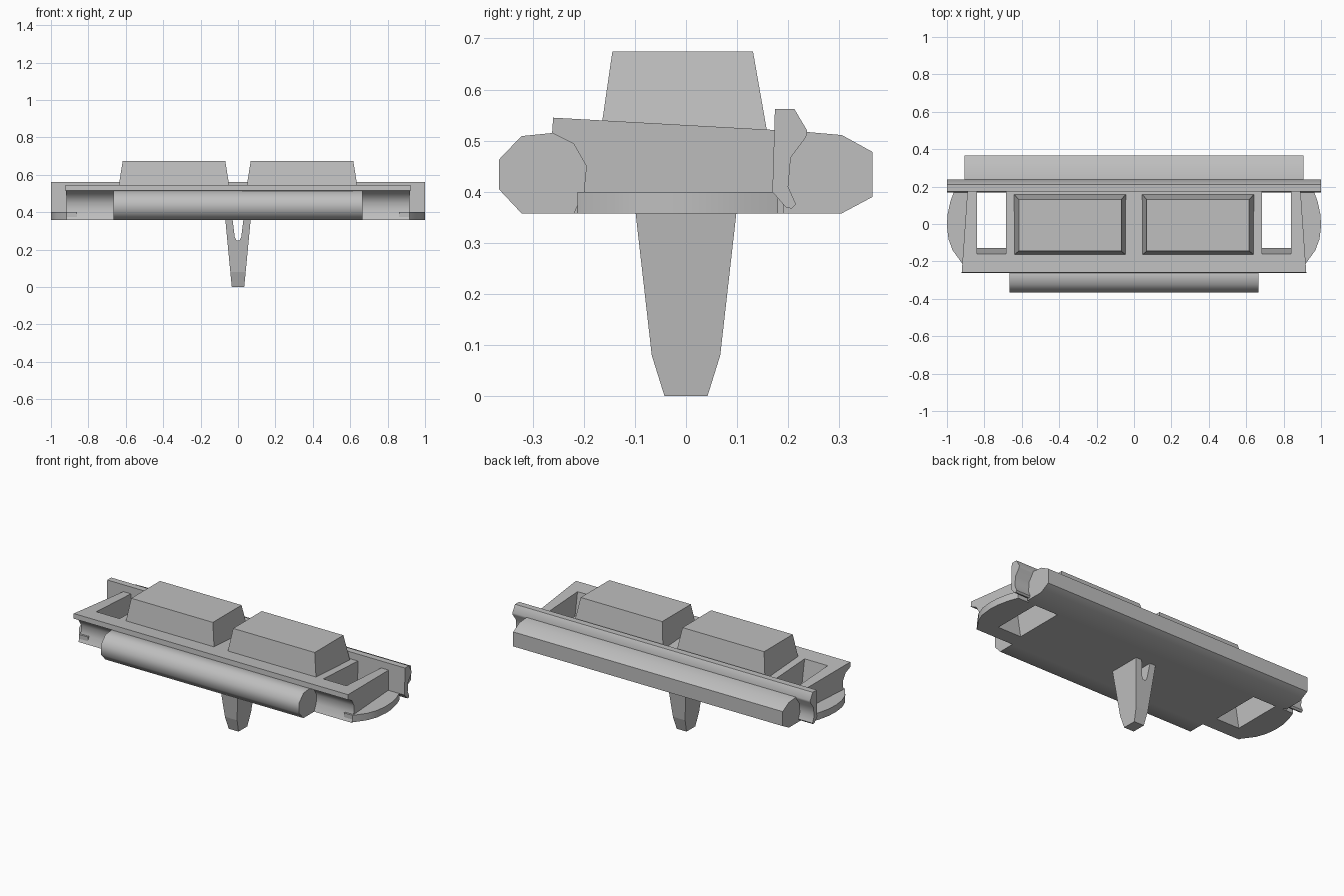
import bpy, bmesh, math

if "Cube" in bpy.data.objects:
    bpy.data.objects.remove(bpy.data.objects["Cube"])

grey = bpy.data.materials.new("plain grey")
grey.diffuse_color = (0.52, 0.52, 0.52, 1)
grey.use_nodes = True
grey.node_tree.nodes["Principled BSDF"].inputs["Base Color"].default_value = grey.diffuse_color


def loft(name, rings, smooth=None):
    """Solid skinned through rings of equal point count."""
    bm = bmesh.new()
    loops = [[bm.verts.new(p) for p in r] for r in rings]
    n = len(loops[0])
    for a, b in zip(loops, loops[1:]):
        for i in range(n):
            j = (i + 1) % n
            bm.faces.new((a[i], a[j], b[j], b[i]))
    bm.faces.new(loops[0][::-1])
    bm.faces.new(loops[-1])
    bmesh.ops.recalc_face_normals(bm, faces=bm.faces)
    me = bpy.data.meshes.new(name)
    bm.to_mesh(me)
    bm.free()
    ob = bpy.data.objects.new(name, me)
    bpy.context.collection.objects.link(ob)
    me.materials.append(grey)
    if smooth:
        bpy.ops.object.select_all(action='DESELECT')
        ob.select_set(True)
        bpy.context.view_layer.objects.active = ob
        bpy.ops.object.shade_smooth_by_angle(angle=math.radians(smooth))
    return ob


def extrude_x(name, profile, half, smooth=None):
    """Extrude a (y, z) profile along x; half gives the half width at each y."""
    return loft(name, [[(s * half(y), y, z) for y, z in profile] for s in (-1, 1)], smooth)


def rect(x0, x1, y0, y1, z):
    return [(x0, y0, z), (x1, y0, z), (x1, y1, z), (x0, y1, z)]


def cut(ob, cutter):
    m = ob.modifiers.new("cut", 'BOOLEAN')
    m.object, m.operation, m.solver = cutter, 'DIFFERENCE', 'EXACT'
    cutter.hide_render = True
    cutter.hide_set(True)


# Main frame: hollow-curved front, gently sloping top, tapered ends
hollow = [(-0.262, 0.515), (-0.22, 0.494), (-0.195, 0.45), (-0.2, 0.40), (-0.22, 0.358)]
frame = extrude_x("frame", hollow + [(0.19, 0.358), (0.19, 0.52), (-0.26, 0.545)],
                  lambda y: 0.903 - 0.07 * y, 50)

# Front roller nests in the hollow
extrude_x("front_roller", hollow + [(-0.322, 0.358), (-0.366, 0.405), (-0.366, 0.463),
                                    (-0.322, 0.509)], lambda y: 0.665, 50)

# Rear rail
extrude_x("rear_rail", [(0.174, 0.562), (0.212, 0.562), (0.237, 0.52), (0.235, 0.507),
                        (0.205, 0.467), (0.2, 0.41), (0.215, 0.376), (0.207, 0.367),
                        (0.195, 0.37), (0.169, 0.40)], lambda y: 1.0, 40)

# Rear roller
extrude_x("rear_roller", [(0.19, 0.358), (0.305, 0.358), (0.365, 0.39), (0.365, 0.478),
                          (0.305, 0.511), (0.237, 0.517), (0.205, 0.467), (0.19, 0.42)],
          lambda y: 0.905, 50)

# Curved lower end plates and openings through the frame
edge = [(0.96, 0.18), (0.982, 0.12), (0.997, 0.05), (1.0, -0.01), (0.992, -0.08),
        (0.97, -0.14), (0.918, -0.212), (0.86, -0.212), (0.86, 0.18)]
for s, side in ((-1, "left"), (1, "right")):
    loft(side + "_end_plate", [[(s * x, y, z) for x, y in edge] for z in (0.358, 0.4)], 40)
    opening = loft(side + "_opening_cutter",
                   [rect(s * 0.685, s * 0.84, -0.118, 0.178, 0.3),
                    rect(s * 0.685, s * 0.84, -0.17, 0.178, 0.6)])
    cut(frame, opening)
    # Raised block on top
    loft(side + "_block", [rect(s * 0.042, s * 0.643, -0.168, 0.16, 0.51),
                           rect(s * 0.068, s * 0.616, -0.144, 0.131, 0.675)])

# Tapered forked peg underneath
peg = loft("peg", [rect(-x, x, -y, y, z) for x, y, z in
                   ((0.033, 0.042, 0), (0.041, 0.067, 0.08), (0.068, 0.099, 0.362))])
notch = [(-0.029, 0.359), (-0.017, 0.265), (-0.008, 0.25), (0.008, 0.25), (0.017, 0.265),
         (0.029, 0.359), (0.029, 0.37), (-0.029, 0.37)]
slot = loft("peg_slot_cutter", [[(x, y, z) for x, z in notch] for y in (-0.2, 0.2)])
cut(peg, slot)
